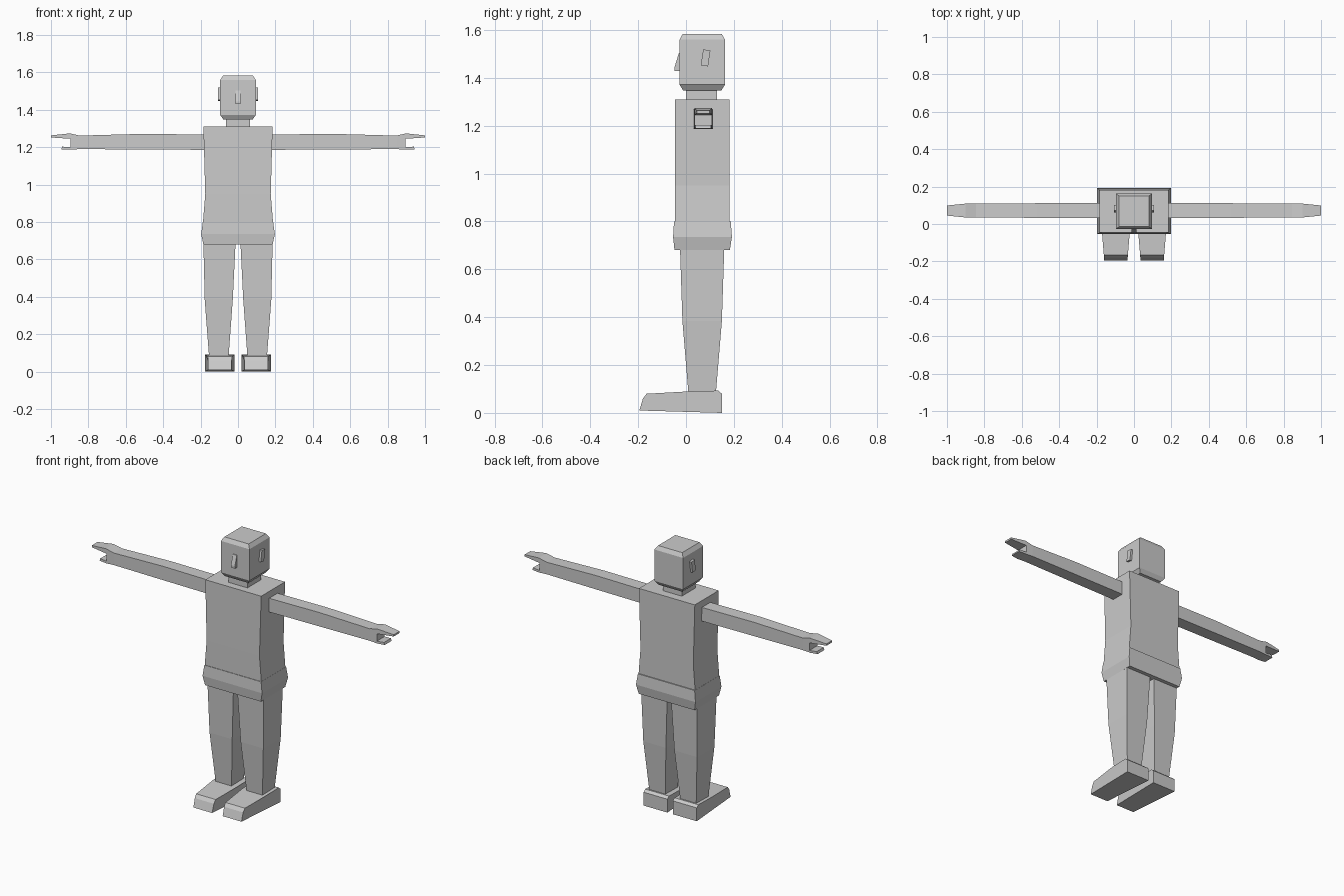
import bpy, bmesh


def finish(name, bm, mirror):
    bmesh.ops.recalc_face_normals(bm, faces=bm.faces)
    me = bpy.data.meshes.new(name)
    bm.to_mesh(me)
    bm.free()
    ob = bpy.data.objects.new(name, me)
    bpy.context.collection.objects.link(ob)
    if mirror:
        ob.modifiers.new("Mirror", 'MIRROR').use_axis[0] = True
    return ob


def skin(name, loops, mirror=False):
    """Join matching point loops with quads and cap both ends."""
    bm = bmesh.new()
    rings = [[bm.verts.new(p) for p in loop] for loop in loops]
    for a, b in zip(rings, rings[1:]):
        n = len(a)
        for i in range(n):
            j = (i + 1) % n
            bm.faces.new((a[i], a[j], b[j], b[i]))
    bm.faces.new(rings[0])
    bm.faces.new(rings[-1])
    return finish(name, bm, mirror)


def tower(name, rings, mirror=False):
    """Stack of rectangles: (x0, x1, y0, y1, z)."""
    skin(name, [[(a, c, z), (b, c, z), (b, d, z), (a, d, z)]
                for a, b, c, d, z in rings], mirror)


# Head with chamfered top and bottom
tower("head", [(-.078, .078, -.012, .148, 1.348), (-.095, .095, -.027, .163, 1.372),
               (-.095, .095, -.027, .163, 1.56), (-.08, .08, -.014, .15, 1.583)])
tower("neck", [(-.063, .063, 0, .13, 1.30), (-.063, .063, 0, .13, 1.36)])

# Nose wedge and slanted ears
nose = [(-.02, 1.507), (-.03, 1.503), (-.048, 1.445), (-.048, 1.43), (-.02, 1.43)]
skin("nose", [[(x, y, z) for y, z in nose] for x in (-.013, .013)])
ear = [(.072, 1.519), (.102, 1.515), (.092, 1.448), (.062, 1.453)]
skin("ear", [[(x, y, z) for y, z in ear] for x in (.09, .108)], True)

# Torso and hip band
tower("torso", [(-.188, .188, -.047, .181, .79), (-.175, .175, -.047, .181, .95),
                (-.185, .185, -.045, .181, 1.31)])
tower("hips", [(-.185, .185, -.048, .183, .68), (-.197, .197, -.054, .192, .735),
               (-.188, .188, -.05, .187, .80)])

# Tapered legs
tower("leg", [(.05, .155, .01, .125, .085), (.028, .178, -.015, .15, .385),
              (.013, .185, -.025, .16, .69)], True)

# Feet: side profile with width narrowing to the toe
foot = [(-.195, .01), (-.18, .06), (-.165, .08), (.015, .09), (.135, .093), (.15, .08), (.15, 0)]
skin("foot", [[(.097 + s * (.062 + .017 * min(1, (y + .195) / .21)), y, z) for y, z in foot]
              for s in (-1, 1)], True)

# Arms, running out along x
arm = [(.17, .04, 1.186, 1.268), (.52, .039, 1.188, 1.271), (.85, .037, 1.19, 1.262)]
skin("arm", [[(x, .072 - w, a), (x, .072 + w, a), (x, .072 + w, b), (x, .072 - w, b)]
             for x, w, a, b in arm], True)

# Hands: flat fingers above, short thumb below
hand = [(.845, 1.19), (.845, 1.262), (.90, 1.274), (1.0, 1.263), (1.0, 1.252),
        (.895, 1.245), (.895, 1.2), (.94, 1.203), (.945, 1.189), (.90, 1.187)]
skin("hand", [[(x, .072 + s * (.037 - .1 * max(0, x - .9)), z) for x, z in hand]
              for s in (-1, 1)], True)
